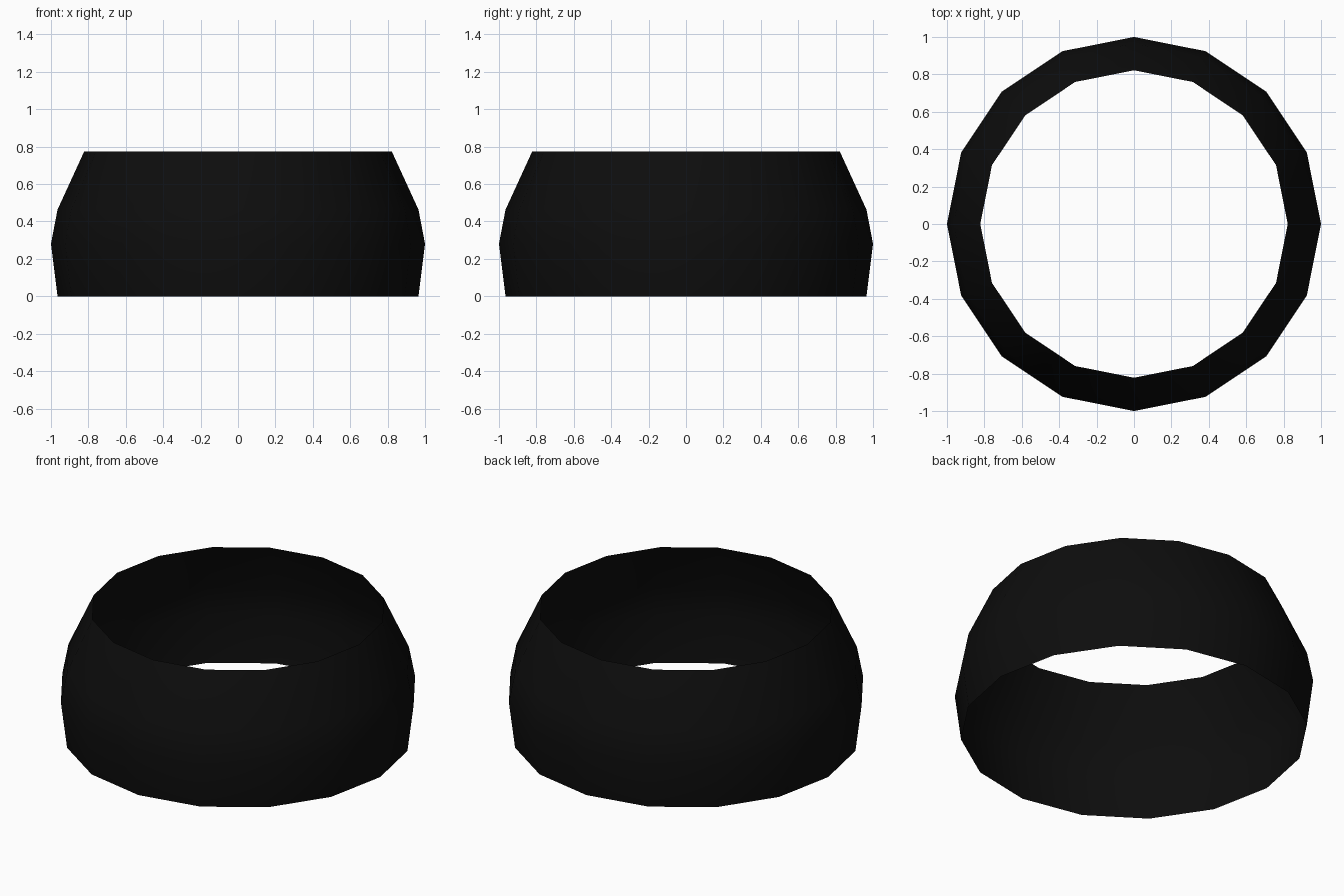
import bpy
import bmesh
import math

if "Cube" in bpy.data.objects:
    bpy.data.objects.remove(bpy.data.objects["Cube"])

SIDES = 16
# Band profile from bottom to top: (radius, height)
PROFILE = [(0.965, 0.0), (1.0, 0.28), (0.965, 0.463), (0.822, 0.775)]

black = bpy.data.materials.new("near_black")
black.diffuse_color = (0.004, 0.004, 0.004, 1.0)
black.use_nodes = True
black.node_tree.nodes["Principled BSDF"].inputs["Base Color"].default_value = black.diffuse_color

# Open single-skin band: one ring per profile point, bridged by quads
bm = bmesh.new()
rings = []
for r, z in PROFILE:
    rings.append([bm.verts.new((r * math.cos(math.tau * i / SIDES),
                                r * math.sin(math.tau * i / SIDES), z))
                  for i in range(SIDES)])
for low, high in zip(rings, rings[1:]):
    for i in range(SIDES):
        j = (i + 1) % SIDES
        bm.faces.new((low[i], low[j], high[j], high[i])).smooth = True

mesh = bpy.data.meshes.new("band")
bm.to_mesh(mesh)
bm.free()
mesh.materials.append(black)
band = bpy.data.objects.new("band", mesh)
bpy.context.collection.objects.link(band)
